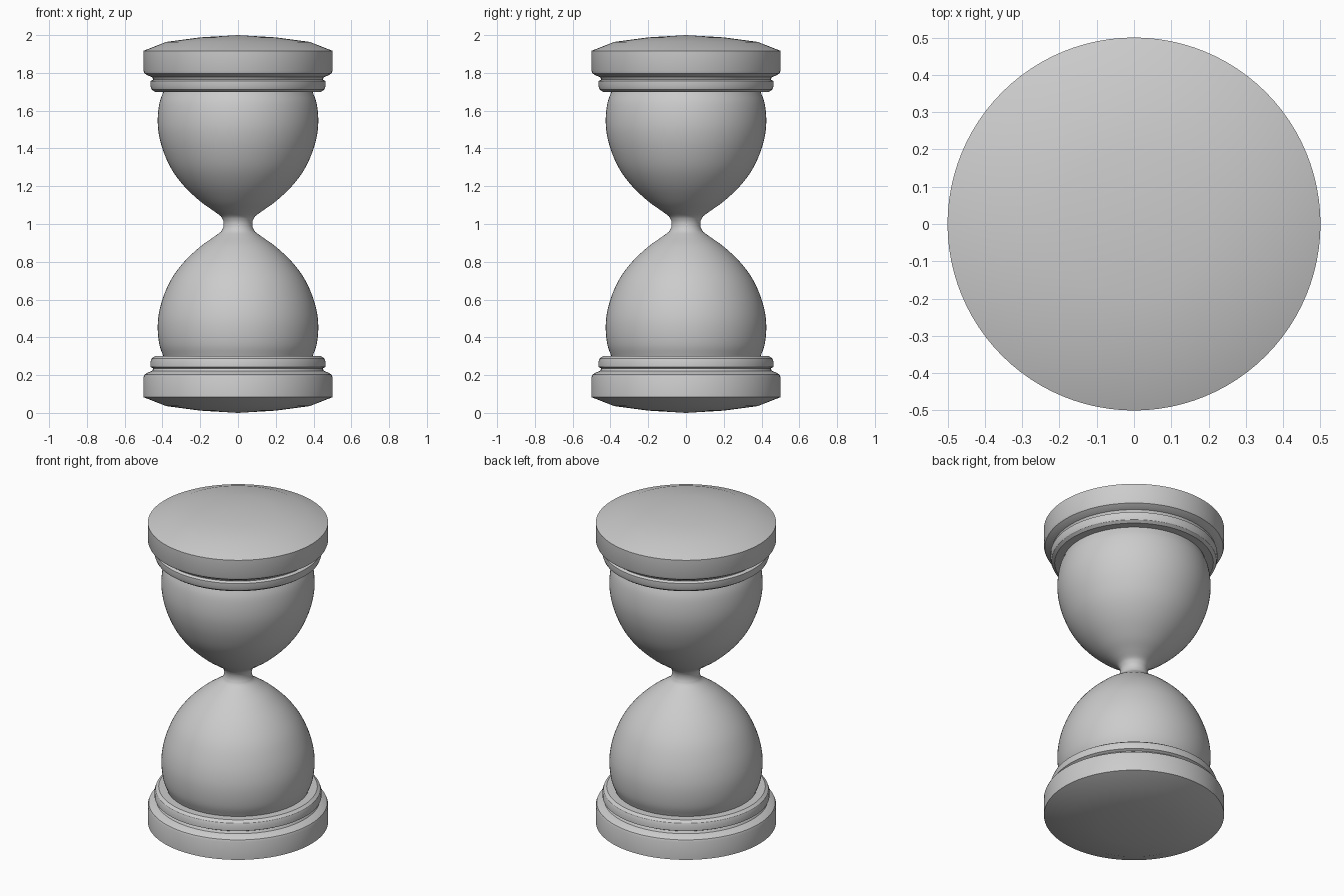
import bpy, bmesh
from math import tau, radians
from mathutils import Vector

if "Cube" in bpy.data.objects:
    bpy.data.objects.remove(bpy.data.objects["Cube"])

SEGMENTS = 96


def smooth_profile(pts, steps=4):
    """Catmull-Rom curve through (radius, z) points."""
    p = [Vector(q) for q in pts]
    p = [2 * p[0] - p[1]] + p + [2 * p[-1] - p[-2]]
    out = []
    for a, b, c, d in zip(p, p[1:], p[2:], p[3:]):
        for i in range(steps):
            t = i / steps
            out.append(0.5 * (2 * b + (c - a) * t + (2 * a - 5 * b + 4 * c - d) * t * t
                              + (3 * b - a - 3 * c + d) * t ** 3))
    return [tuple(v) for v in out] + [tuple(pts[-1])]


def lathe(name, profile):
    """Spin a (radius, z) profile around the z axis."""
    bm = bmesh.new()
    verts = [bm.verts.new((r, 0, z)) for r, z in profile]
    edges = [bm.edges.new(pair) for pair in zip(verts, verts[1:])]
    bmesh.ops.spin(bm, geom=verts + edges, cent=(0, 0, 0), axis=(0, 0, 1),
                   angle=tau, steps=SEGMENTS, use_merge=True)
    bmesh.ops.remove_doubles(bm, verts=bm.verts, dist=1e-5)
    bmesh.ops.recalc_face_normals(bm, faces=bm.faces)
    mesh = bpy.data.meshes.new(name)
    bm.to_mesh(mesh)
    bm.free()
    obj = bpy.data.objects.new(name, mesh)
    bpy.context.collection.objects.link(obj)
    bpy.context.view_layer.objects.active = obj
    obj.select_set(True)
    bpy.ops.object.shade_smooth_by_angle(angle=radians(30))
    obj.select_set(False)
    return obj


def flip(profile):
    return [(r, 2 - z) for r, z in reversed(profile)]


# Base: shallow domed foot, wide band, groove and stepped ring
base = [(0, 0), (0.2, 0.012), (0.38, 0.036), (0.5, 0.083), (0.5, 0.19),
        (0.495, 0.203), (0.475, 0.215), (0.455, 0.222), (0.448, 0.235),
        (0.463, 0.243), (0.463, 0.272), (0.457, 0.288), (0.44, 0.3), (0.39, 0.3)]
lathe("base", base)
lathe("top_cap", flip(base))

# Glass: two bulbs joined by a narrow neck
bulb = smooth_profile([(0.395, 0.3), (0.416, 0.36), (0.425, 0.44), (0.42, 0.52),
                       (0.397, 0.61), (0.352, 0.71), (0.285, 0.8), (0.2, 0.88),
                       (0.13, 0.93), (0.09, 0.96), (0.077, 0.985)])
lathe("glass_bulbs", bulb + [(0.076, 1.0)] + flip(bulb))
